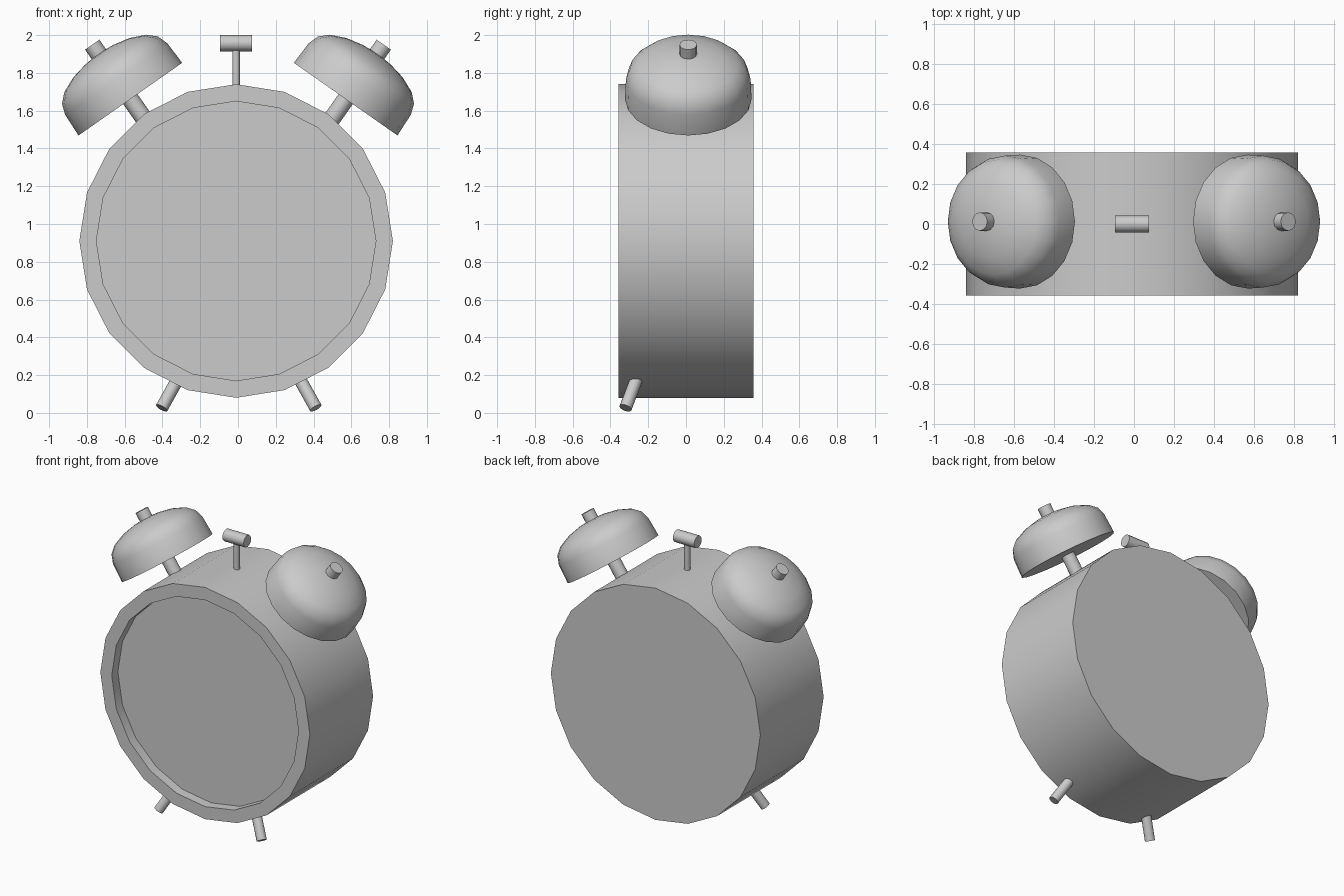
import bpy, bmesh, math
from mathutils import Vector

if "Cube" in bpy.data.objects:
    bpy.data.objects.remove(bpy.data.objects["Cube"])


def lathe(name, profile, base, axis, sides):
    """Revolve (radius, height) points around an axis and cap both ends."""
    bm = bmesh.new()
    rings = []
    for r, h in profile:
        rings.append([bm.verts.new((r * math.cos(2 * math.pi * i / sides),
                                    r * math.sin(2 * math.pi * i / sides), h))
                      for i in range(sides)])
    for a, b in zip(rings, rings[1:]):
        for i in range(sides):
            j = (i + 1) % sides
            bm.faces.new((a[i], a[j], b[j], b[i]))
    bm.faces.new(rings[0][::-1])
    bm.faces.new(rings[-1])
    bmesh.ops.recalc_face_normals(bm, faces=bm.faces)
    mesh = bpy.data.meshes.new(name)
    bm.to_mesh(mesh)
    bm.free()
    mesh.shade_smooth()
    mesh.set_sharp_from_angle(angle=math.radians(40))
    ob = bpy.data.objects.new(name, mesh)
    bpy.context.collection.objects.link(ob)
    ob.rotation_euler = Vector(axis).to_track_quat('Z', 'Y').to_euler()
    ob.location = base
    return ob


def rod(name, start, end, radius, sides=12):
    start, end = Vector(start), Vector(end)
    d = end - start
    return lathe(name, [(radius, 0), (radius, d.length)], start, d, sides)


CX = -0.01

# Round case with a recessed dial at the front
lathe("clock_case", [(0.83, 0), (0.83, 0.716), (0.74, 0.716), (0.74, 0.646)],
      (CX, 0.358, 0.91), (0, -1, 0), 20)

# Bells on tilted rods, and front feet, mirrored left and right
bell_profile = [(0.335, 0), (0.33, 0.13), (0.31, 0.188), (0.265, 0.231),
                (0.18, 0.268), (0.09, 0.287), (0.03, 0.292)]
tilt = math.radians(35)
for side, s in (("left", -1), ("right", 1)):
    axis = Vector((s * math.sin(tilt), 0, math.cos(tilt)))
    rim = Vector((s * 0.57, 0.012, 1.661))
    lathe(side + "_bell", bell_profile, rim, axis, 20)
    rod(side + "_bell_rod", rim - axis * 0.22, rim + axis * 0.352, 0.046)
    foot = Vector((s * 0.408 + 0.004, -0.32, 0.026))
    inward = Vector((-s * 0.068, 0.046, 0.122)).normalized()
    rod(side + "_foot", foot, foot + inward * 0.25, 0.034)

# Striker between the bells
rod("hammer_post", (CX, 0, 1.68), (CX, 0, 1.95), 0.02)
rod("hammer_head", (CX - 0.084, 0, 1.957), (CX + 0.084, 0, 1.957), 0.043)
